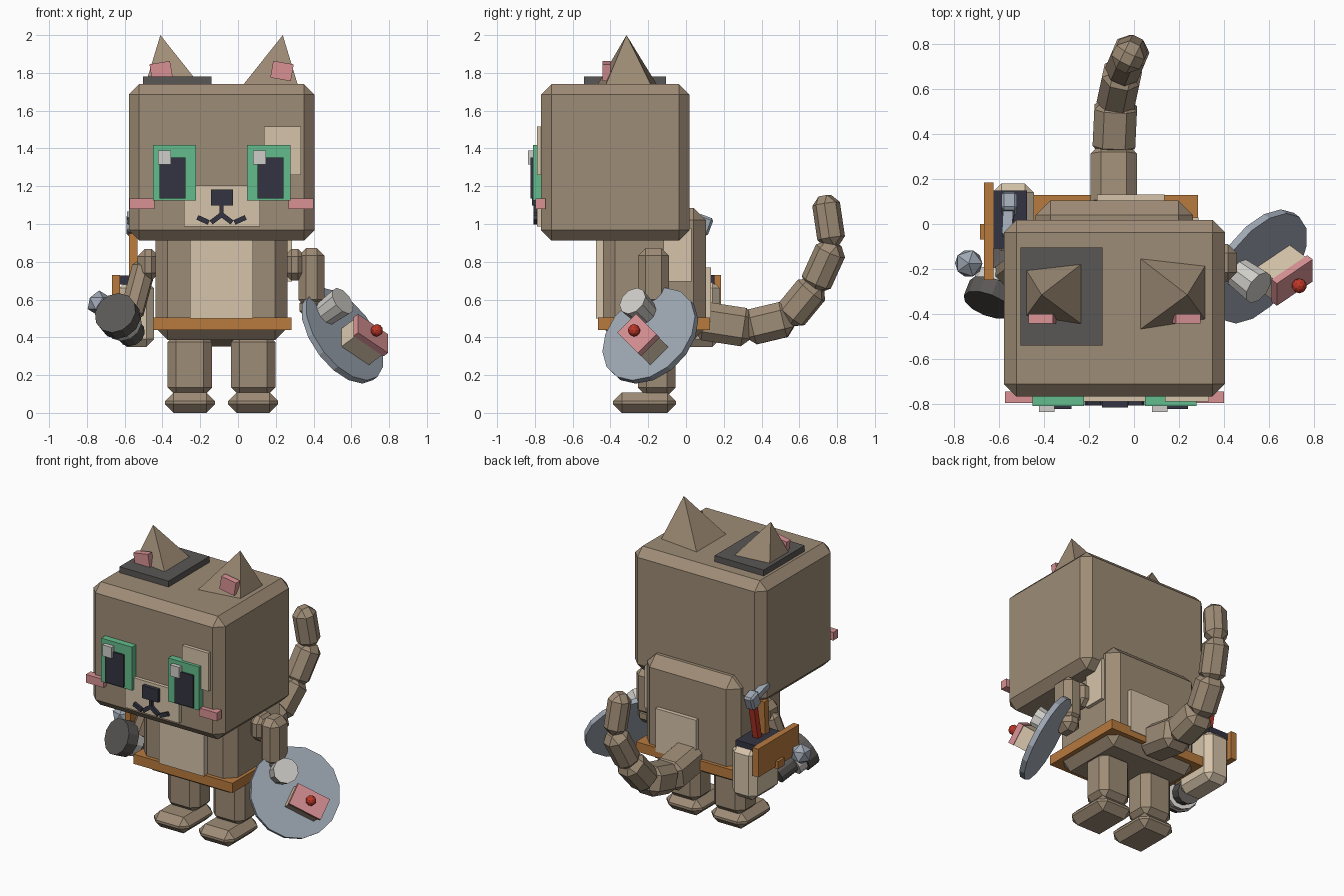
import bpy, bmesh, math
from mathutils import Matrix, Vector

if "Cube" in bpy.data.objects:
    bpy.data.objects.remove(bpy.data.objects["Cube"])

CX = -0.087  # symmetry plane of the figure


def mat(name, r, g, b):
    m = bpy.data.materials.new(name)
    lin = [(c / 255 / 12.92) if c < 11 else ((c / 255 + 0.055) / 1.055) ** 2.4 for c in (r, g, b)]
    m.diffuse_color = (*lin, 1)
    m.use_nodes = True
    m.node_tree.nodes["Principled BSDF"].inputs["Base Color"].default_value = m.diffuse_color
    return m


FUR = mat("fur brown", 158, 140, 118)
CREAM = mat("cream", 214, 196, 170)
GREEN = mat("eye green", 100, 188, 140)
DARK = mat("near black", 52, 52, 66)
PINK = mat("pink", 216, 145, 148)
LEATHER = mat("leather", 184, 122, 62)
WHITE = mat("light grey", 208, 206, 201)
GREY = mat("dark grey", 90, 87, 85)
STEEL = mat("steel", 158, 167, 179)
RED = mat("red", 190, 55, 40)


def finish(name, bm, m, matrix=Matrix()):
    bmesh.ops.recalc_face_normals(bm, faces=bm.faces)
    me = bpy.data.meshes.new(name)
    bm.to_mesh(me)
    bm.free()
    me.materials.append(m)
    ob = bpy.data.objects.new(name, me)
    ob.matrix_world = matrix
    bpy.context.collection.objects.link(ob)
    return ob


def block(name, size, m, matrix, bevel=0.0):
    bm = bmesh.new()
    bmesh.ops.create_cube(bm, size=1)
    bmesh.ops.scale(bm, vec=size, verts=bm.verts)
    if bevel:
        bmesh.ops.bevel(bm, geom=bm.edges[:], offset=bevel, segments=1, affect='EDGES', clamp_overlap=True)
    return finish(name, bm, m, matrix)


def box(name, x, y, z, m, bevel=0.0, tilt=0.0):
    """Block given by its ranges; tilt turns it in the front view."""
    c = Vector([(a + b) / 2 for a, b in (x, y, z)])
    s = [abs(b - a) for a, b in (x, y, z)]
    return block(name, s, m, Matrix.Translation(c) @ Matrix.Rotation(tilt, 4, 'Y'), bevel)


def along(p, q):
    p, q = Vector(p), Vector(q)
    return Matrix.Translation((p + q) / 2) @ (q - p).to_track_quat('Z', 'Y').to_matrix().to_4x4(), (q - p).length


def limb(name, p, q, w, d, m, bevel=0.0):
    mx, ln = along(p, q)
    return block(name, (w, d, ln), m, mx, bevel)


def rod(name, p, q, r1, r2, m, n=12):
    mx, ln = along(p, q)
    bm = bmesh.new()
    bmesh.ops.create_cone(bm, cap_ends=True, segments=n, radius1=r1, radius2=r2, depth=ln)
    return finish(name, bm, m, mx)


def ball(name, c, r, m, sub=1):
    bm = bmesh.new()
    bmesh.ops.create_icosphere(bm, subdivisions=sub, radius=r)
    return finish(name, bm, m, Matrix.Translation(c))


def sx(side, a, b):
    """x range on one side of the symmetry plane."""
    return sorted((CX + side * a, CX + side * b))


# Head and torso
box("head", (-0.578, 0.404), (-0.767, 0.018), (0.912, 1.74), FUR, 0.055)
box("torso", (-0.437, 0.262), (-0.44, 0.105), (0.385, 1.085), FUR, 0.065)
box("belly_patch", (-0.254, 0.08), (-0.476, -0.42), (0.50, 0.95), CREAM)
box("back_patch", (-0.165, 0.135), (0.09, 0.132), (0.48, 0.77), CREAM)
box("side_patch", (0.24, 0.286), (-0.12, 0.03), (0.695, 0.98), CREAM)
box("belt", (-0.45, 0.284), (-0.465, 0.128), (0.44, 0.505), LEATHER)

# Face
box("brow_patch", (0.138, 0.333), (-0.79, -0.75), (1.26, 1.517), CREAM)
box("muzzle", (-0.286, 0.116), (-0.79, -0.75), (0.987, 1.204), CREAM)
box("nose", (-0.143, -0.026), (-0.815, -0.78), (1.098, 1.183), DARK)
box("mouth_line", (-0.098, -0.076), (-0.808, -0.78), (1.04, 1.10), DARK)
for s, tag in ((-1, "left"), (1, "right")):
    for i, (a, za, b, zb) in enumerate(((0.0, 1.05, 0.055, 1.008), (0.068, 1.008, 0.128, 1.035))):
        limb(f"mouth_{tag}_{i}", (CX + s * a, -0.795, za), (CX + s * b, -0.795, zb), 0.026, 0.026, DARK)
    box(f"eye_{tag}", sx(s, 0.135, 0.364), (-0.81, -0.75), (1.125, 1.417), GREEN)
    box(f"pupil_{tag}", sx(s, 0.19, 0.328), (-0.822, -0.78), (1.135, 1.353), DARK)
    hx = -0.423 if s < 0 else 0.08
    box(f"eye_glint_{tag}", (hx, hx + 0.069), (-0.837, -0.79), (1.315, 1.39), WHITE)
    box(f"cheek_{tag}", sx(s, 0.355, 0.487), (-0.797, -0.745), (1.08, 1.135), PINK)
    # Ear: leaning four-sided pyramid
    bm = bmesh.new()
    base = [bm.verts.new((CX + s * a, y, 1.735)) for a, y in
            ((0.404, -0.185), (0.404, -0.425), (0.113, -0.47), (0.113, -0.152))]
    tip = bm.verts.new((CX + s * 0.324, -0.315, 2.0))
    bm.faces.new(base)
    for i in range(4):
        bm.faces.new((base[i], base[(i + 1) % 4], tip))
    finish(f"ear_{tag}", bm, FUR)
    box(f"inner_ear_{tag}", sx(s, 0.265, 0.375), (-0.443, -0.40), (1.765, 1.855), PINK, tilt=s * 0.17)
    # Legs and feet
    box(f"leg_{tag}", sx(s, 0.05, 0.285), (-0.255, -0.055), (0.09, 0.42), FUR, 0.045)
    box(f"foot_{tag}", sx(s, 0.035, 0.30), (-0.386, -0.053), (0.0, 0.108), FUR, 0.046)
    box(f"shoulder_{tag}", sx(s, 0.33, 0.445), (-0.255, -0.09), (0.70, 0.868), FUR, 0.04)
box("ear_plate", (-0.504, -0.139), (-0.54, -0.105), (1.73, 1.78), GREY)

# Arms
box("arm_right", (0.32, 0.458), (-0.255, -0.09), (0.56, 0.872), FUR, 0.04)
box("hand_right", (0.325, 0.455), (-0.25, -0.10), (0.50, 0.62), FUR, 0.04)
limb("arm_left", (-0.49, -0.17, 0.80), (-0.57, -0.23, 0.50), 0.12, 0.12, FUR, 0.035)

# Tail: chain of chamfered segments
tail = [(-0.09, 0.07, 0.49), (-0.09, 0.33, 0.45), (-0.08, 0.54, 0.50),
        (-0.05, 0.68, 0.67), (-0.01, 0.775, 0.88), (-0.03, 0.735, 1.15)]
for i, w in enumerate((0.205, 0.19, 0.17, 0.155, 0.14)):
    p, q = Vector(tail[i]), Vector(tail[i + 1])
    e = (q - p).normalized() * (0.02 if i < 4 else 0)
    limb(f"tail_{i}", p - e, q + e, w, w, FUR, 0.045)

# Tray with cup and cake, tilted outward from the right hand
n = Vector((0.69, -0.51, 0.51)).normalized()
u = Vector((0, 1, 1)).normalized()
v = n.cross(u)
frame = Matrix((v, u, n)).transposed().to_4x4()
c = Vector((0.555, -0.19, 0.41))
rod("tray", c - n * 0.02, c + n * 0.015, 0.285, 0.285, STEEL, 16)
cup = Vector((0.51, -0.25, 0.56))
rod("cup", cup - n * 0.065, cup + n * 0.065, 0.07, 0.08, WHITE, 10)
cake = Vector((0.613, -0.185, 0.345))
block("cake", (0.20, 0.135, 0.11), CREAM, Matrix.Translation(cake + n * 0.06) @ frame)
block("cake_icing", (0.22, 0.14, 0.035), PINK, Matrix.Translation(cake + n * 0.13) @ frame)
ball("cherry", (0.735, -0.275, 0.437), 0.033, RED, 2)

# Lamp in the left hand
a = Vector((-0.33, -0.84, 0.42)).normalized()
f = Vector((-0.65, -0.36, 0.53))
rod("lamp_head", f, f - a * 0.08, 0.115, 0.115, GREY, 12)
rod("lamp_collar", f - a * 0.08, f - a * 0.14, 0.10, 0.10, WHITE, 12)
rod("lamp_body", f - a * 0.14, f - a * 0.26, 0.075, 0.075, GREY, 12)

# Hip pouch with tools
box("pouch", (-0.63, -0.445), (-0.12, 0.18), (0.35, 0.70), CREAM, 0.04)
box("pouch_opening", (-0.63, -0.475), (-0.11, 0.15), (0.68, 0.728), DARK)
box("pouch_flap", (-0.667, -0.625), (-0.25, 0.185), (0.54, 0.73), LEATHER)
box("pouch_buckle", (-0.685, -0.66), (-0.07, 0.0), (0.53, 0.58), LEATHER)
ball("pouch_orb", (-0.735, -0.175, 0.58), 0.068, STEEL)
limb("hammer_handle", (-0.555, 0.03, 0.70), (-0.555, 0.085, 0.97), 0.04, 0.04, RED)
limb("hammer_head", (-0.555, 0.13, 0.98), (-0.555, 0.05, 1.01), 0.07, 0.10, STEEL, 0.012)
limb("hammer_claw", (-0.56, 0.06, 1.01), (-0.565, -0.05, 1.05), 0.045, 0.035, STEEL)
limb("tool_handle", (-0.555, -0.04, 0.70), (-0.555, -0.03, 0.95), 0.045, 0.045, LEATHER)
